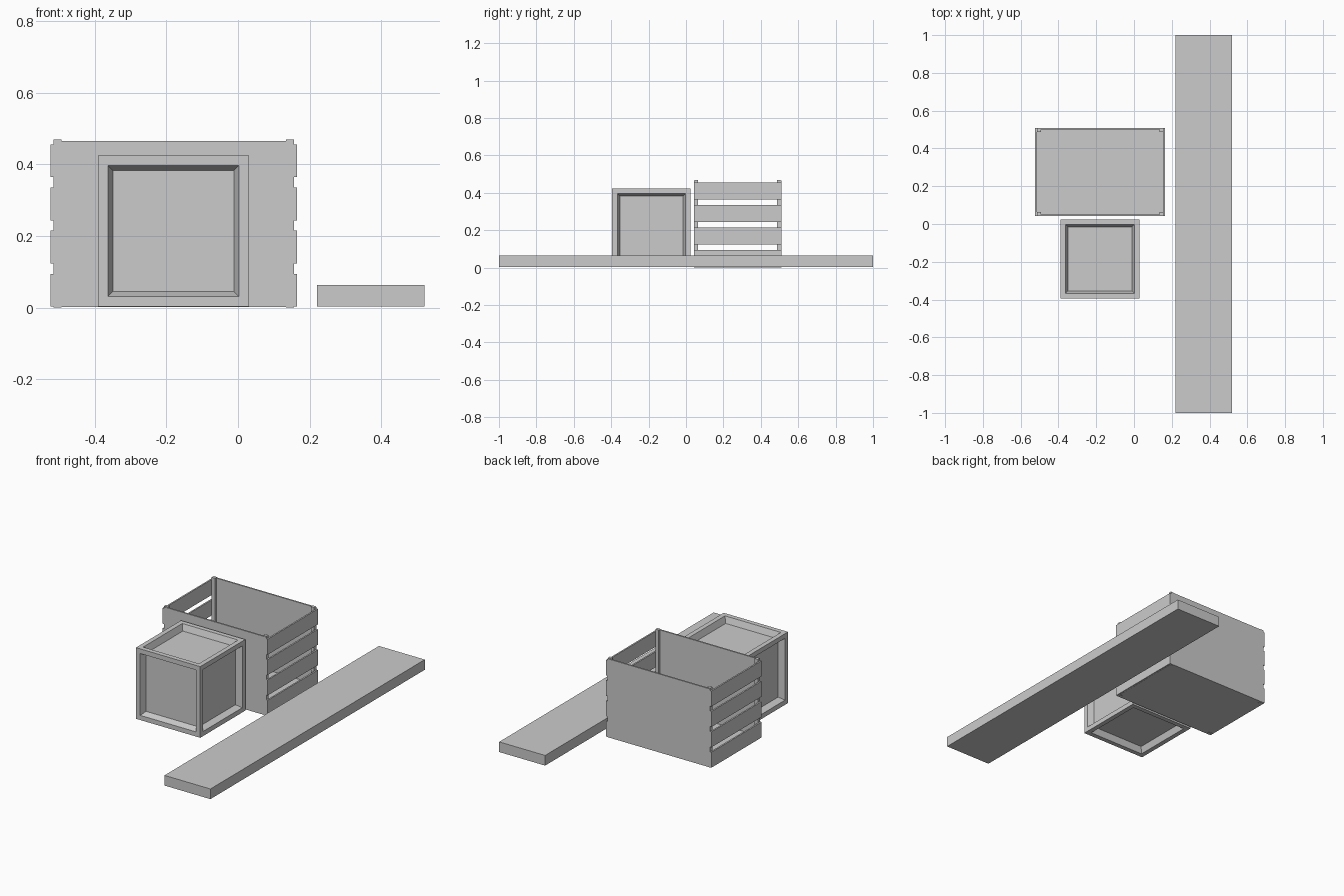
import bpy, bmesh
from mathutils import Vector

if "Cube" in bpy.data.objects:
    bpy.data.objects.remove(bpy.data.objects["Cube"])


def make_object(name, bm):
    mesh = bpy.data.meshes.new(name)
    bm.to_mesh(mesh)
    bm.free()
    obj = bpy.data.objects.new(name, mesh)
    bpy.context.collection.objects.link(obj)
    return obj


def add_block(bm, lo, hi):
    lo, hi = Vector(lo), Vector(hi)
    verts = bmesh.ops.create_cube(bm, size=1)["verts"]
    for v in verts:
        v.co = (lo + hi) / 2 + v.co * (hi - lo)


def block(name, lo, hi):
    bm = bmesh.new()
    add_block(bm, lo, hi)
    return make_object(name, bm)


# Long loose plank
block("plank", (0.22, -1, 0.004), (0.52, 1, 0.064))

# Closed box with a framed, bevelled recess on every face
bm = bmesh.new()
add_block(bm, (-0.39, -0.395, 0.004), (0.03, 0.025, 0.424))
panels = bm.faces[:]
bmesh.ops.inset_individual(bm, faces=panels, thickness=0.039)
bmesh.ops.inset_individual(bm, faces=panels, thickness=0.019, depth=-0.036)
make_object("closed_box", bm)

# Open crate: floor, solid long sides, slatted ends and corner posts
CX, CY = -0.179, 0.2755
HX, HY = 0.335, 0.234
POST, BOARD = 0.022, 0.009

block("crate_floor", (CX - HX, CY - HY + 0.004, 0.002),
      (CX + HX, CY + HY - 0.004, 0.012))

for sy, side in ((-1, "front"), (1, "back")):
    ys = sorted((CY + sy * HY, CY + sy * (HY - BOARD)))
    block(f"crate_{side}_panel", (CX - HX, ys[0], 0.002),
          (CX + HX, ys[1], 0.465))

for sx, side in ((-1, "left"), (1, "right")):
    # Four horizontal slats on each end
    xs = sorted((CX + sx * HX, CX + sx * (HX + BOARD)))
    for i in range(4):
        z = 0.003 + i * 0.1203
        block(f"crate_{side}_slat_{i + 1}", (xs[0], CY - HY, z),
              (xs[1], CY + HY, z + 0.0915))
    # Corner posts, standing slightly proud of the panels
    for sy, end in ((-1, "front"), (1, "back")):
        px = sorted((CX + sx * HX, CX + sx * (HX - POST)))
        py = sorted((CY + sy * (HY - 0.003), CY + sy * (HY - POST)))
        block(f"crate_{end}_{side}_post", (px[0], py[0], 0.0),
              (px[1], py[1], 0.469))
